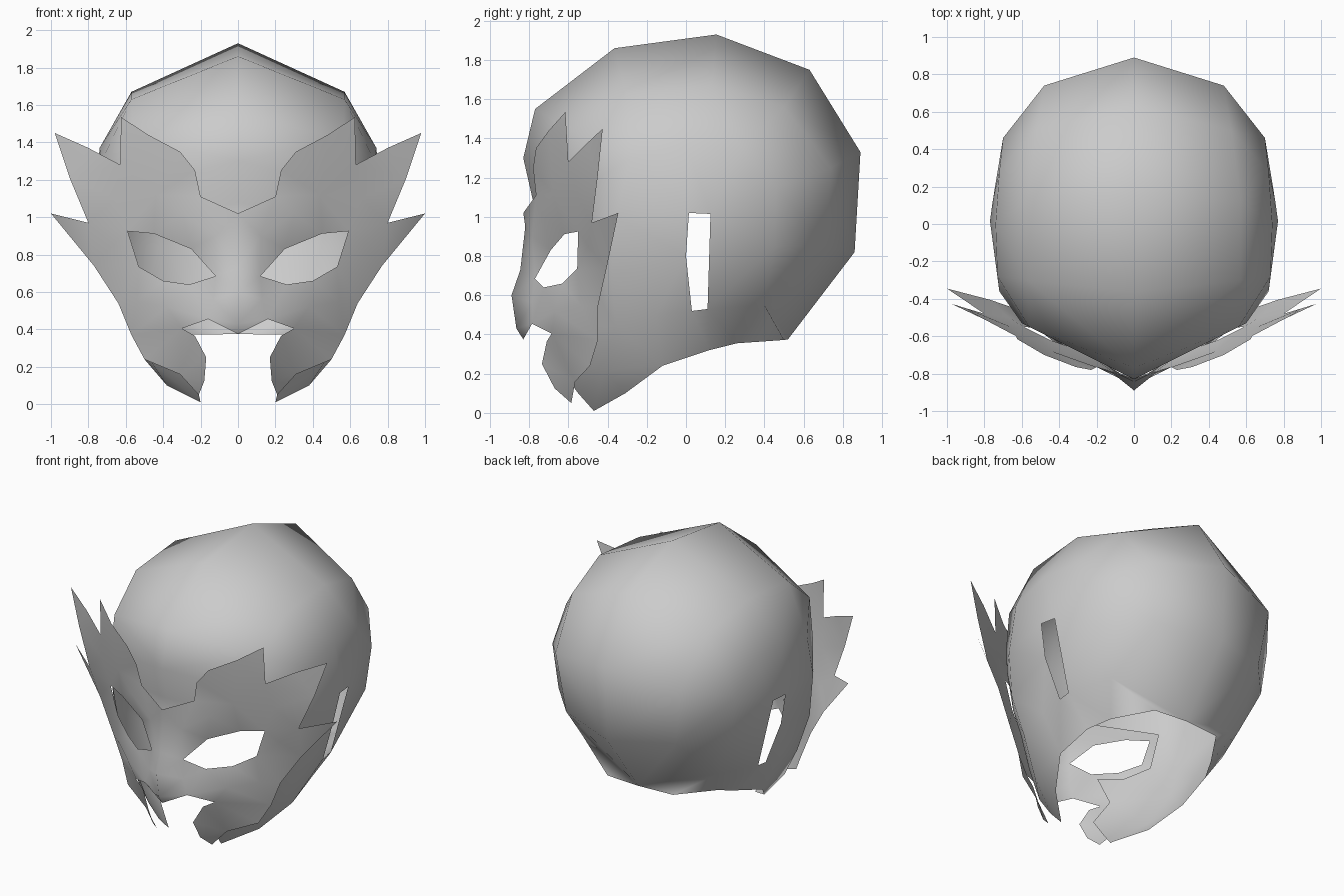
import bpy
import bmesh
from mathutils import Vector
from mathutils.geometry import delaunay_2d_cdt

old_cube = bpy.data.objects.get("Cube")
if old_cube:
    bpy.data.objects.remove(old_cube, do_unlink=True)

grey = bpy.data.materials.new("plain_grey")
grey.use_nodes = True
colour = (0.6, 0.6, 0.6, 1)
grey.diffuse_color = colour
grey.node_tree.nodes["Principled BSDF"].inputs["Base Color"].default_value = colour


def is_inside(point, polygon):
    """Even-odd test of a flat point against a closed polygon."""
    inside = False
    for a, b in zip(polygon, polygon[1:] + polygon[:1]):
        if (a.y > point.y) != (b.y > point.y):
            crossing = a.x + (point.y - a.y) * (b.x - a.x) / (b.y - a.y)
            inside ^= point.x < crossing
    return inside


def make_shell(name, outline, opening, inner, flatten):
    """Half a thin shell: triangulated in a flat projection, then mirrored."""
    points = [Vector(p) for p in outline + opening + inner]
    flat = [flatten(p) for p in points]
    rim, hole_end = len(outline), len(outline) + len(opening)
    border = [(i, (i + 1) % rim) for i in range(rim)]
    border += [(i, i + 1 if i + 1 < hole_end else rim) for i in range(rim, hole_end)]
    result = delaunay_2d_cdt(flat, border, [], 0, 1e-5)
    flat_out, triangles, sources = result[0], result[2], result[3]

    bm = bmesh.new()
    verts = [bm.verts.new(points[s[0]]) for s in sources]
    for tri in triangles:
        middle = sum((flat_out[i] for i in tri), Vector((0, 0))) / len(tri)
        if is_inside(middle, flat[:rim]) and not is_inside(middle, flat[rim:hole_end]):
            bm.faces.new([verts[i] for i in tri]).smooth = True
    mesh = bpy.data.meshes.new(name)
    bm.to_mesh(mesh)
    bm.free()
    mesh.materials.append(grey)
    shell = bpy.data.objects.new(name, mesh)
    bpy.context.collection.objects.link(shell)
    mirror = shell.modifiers.new("both_sides", 'MIRROR')
    mirror.merge_threshold = 0.002
    return shell


# Head cowl: centre line from nape over the crown to the brow
crown_line = [(0, .52, .375), (0, .86, .82), (0, .89, 1.33), (0, .63, 1.75),
              (0, .155, 1.93), (0, -.365, 1.86), (0, -.77, 1.55), (0, -.83, 1.3),
              (0, -.78, 1.08), (0, -.79, .97)]
# Cowl edge around the eye, cheek and jaw
face_edge = [(.62, -.5, .96), (.56, -.51, .7), (.42, -.6, .61), (.27, -.68, .59),
             (.33, -.63, .42), (.22, -.66, .25), (.22, -.55, .1), (.2, -.47, .01)]
# Cowl edge from the jaw round to the nape
neck_edge = [(.38, -.31, .1), (.5, -.12, .24), (.48, .12, .32), (.41, .26, .355),
             (.25, .5, .372)]
ear_slot = [(.77, .015, 1.02), (.755, .125, 1.015), (.63, .11, .53), (.63, .03, .52),
            (.725, 0, .8)]
# Rounding of the cowl: a wide ring and a smaller ring near the ear
wide_ring = [(.42, .71, .85), (.48, .74, 1.25), (.52, .5, 1.56), (.57, .13, 1.67),
             (.57, -.3, 1.63), (.56, -.55, 1.42), (.6, -.53, 1.15)]
ear_ring = [(.52, .4, .55), (.66, .45, .85), (.7, .46, 1.15), (.72, .28, 1.35),
            (.74, 0, 1.37), (.73, -.28, 1.3), (.72, -.36, 1), (.68, -.38, .7),
            (.6, -.36, .45), (.62, -.15, .5), (.46, -.42, .22)]
make_shell("head_cowl", crown_line + face_edge + neck_edge, ear_slot,
           wide_ring + ear_ring, lambda p: p.yz)

# Face mask: centre line from under the nose up to the forehead
nose_line = [(0, -.83, .375), (0, -.865, .43), (0, -.89, .6), (0, -.845, .73),
             (0, -.82, .95), (0, -.83, 1.02)]
# Brow edge and the three side points
brow_edge = [(.2, -.765, 1.11), (.23, -.78, 1.25), (.31, -.765, 1.35),
             (.48, -.7, 1.44), (.625, -.615, 1.535), (.63, -.6, 1.28),
             (.8, -.51, 1.37), (.98, -.425, 1.45), (.9, -.45, 1.21),
             (.8, -.48, .97), (1, -.345, 1.02)]
# Cheek, jaw tip and mouth edge
jaw_edge = [(.77, -.405, .74), (.64, -.45, .54), (.57, -.45, .37), (.5, -.49, .24),
            (.31, -.565, .16), (.21, -.585, .05), (.18, -.67, .125),
            (.17, -.735, .25), (.23, -.71, .365), (.3, -.685, .405),
            (.16, -.785, .455)]
eye_hole = [(.12, -.77, .685), (.25, -.69, .83), (.45, -.62, .912), (.59, -.55, .925),
            (.53, -.555, .735), (.4, -.63, .66), (.26, -.725, .64)]
face_relief = [(.13, -.785, .56), (.12, -.785, .9), (.3, -.74, 1.02),
               (.38, -.67, .52), (.54, -.54, .55), (.67, -.5, .85),
               (.66, -.55, 1.1), (.44, -.68, 1.12)]
make_shell("face_mask", nose_line[::-1] + jaw_edge[::-1] + brow_edge[::-1], eye_hole,
           face_relief, lambda p: p.xz)
